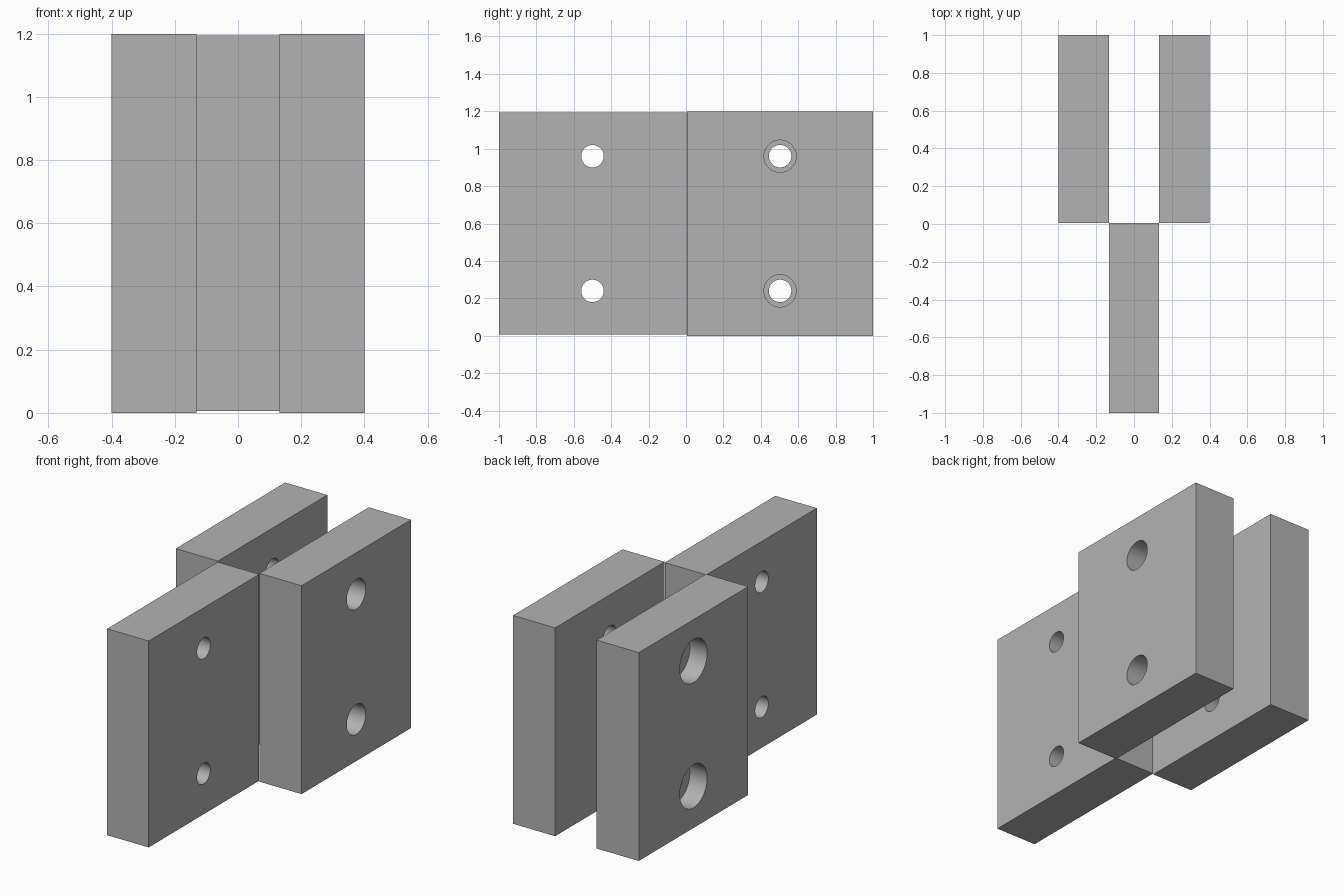
import bpy
import math

cube = bpy.data.objects.get("Cube")
if cube:
    bpy.data.objects.remove(cube, do_unlink=True)

grey = bpy.data.materials.new("plain grey")
grey.use_nodes = True
grey.diffuse_color = (0.45, 0.45, 0.45, 1)
grey.node_tree.nodes["Principled BSDF"].inputs["Base Color"].default_value = grey.diffuse_color

HALF = 0.132            # half thickness of the centre plate
OUT = 0.4               # outer faces of the side plates
HOLE_Z = (0.24, 0.96)


def plate(name, lo, hi):
    size = [b - a for a, b in zip(lo, hi)]
    bpy.ops.mesh.primitive_cube_add(size=1, location=[(a + b) / 2 for a, b in zip(lo, hi)])
    ob = bpy.context.object
    ob.name = name
    ob.scale = size
    bpy.ops.object.transform_apply(location=False, rotation=False, scale=True)
    ob.data.materials.append(grey)
    return ob


def bore(ob, y, radius, x0, x1):
    """Cut a round hole along x at both heights."""
    for z in HOLE_Z:
        bpy.ops.mesh.primitive_cylinder_add(
            vertices=64, radius=radius, depth=x1 - x0,
            location=((x0 + x1) / 2, y, z), rotation=(0, math.pi / 2, 0))
        cutter = bpy.context.object
        cutter.name = "hole_cutter"
        cutter.hide_render = True
        mod = ob.modifiers.new("hole", 'BOOLEAN')
        mod.operation = 'DIFFERENCE'
        mod.solver = 'EXACT'
        mod.object = cutter
        bpy.context.view_layer.objects.active = ob
        bpy.ops.object.modifier_apply(modifier=mod.name)
        bpy.data.objects.remove(cutter, do_unlink=True)


# Three plates: one forward in the middle, two at the back
centre = plate("centre_plate", (-HALF, -1, 0.006), (HALF, 0.004, 1.193))
left = plate("left_plate", (HALF, 0.006, 0), (OUT, 1, 1.198))
right = plate("right_plate", (-OUT, 0.006, 0), (-HALF, 1, 1.198))

# Bolt holes through every plate
bore(centre, -0.5, 0.06, -0.5, 0.5)
bore(left, 0.503, 0.06, 0, 0.5)
bore(right, 0.503, 0.06, -0.5, 0)

# Wider recesses on the outer faces
bore(left, 0.503, 0.086, 0.25, 0.5)
bore(right, 0.503, 0.124, -0.5, -0.29)

# Smooth bores with sharp edges
for ob in (centre, left, right):
    bpy.ops.object.select_all(action='DESELECT')
    ob.select_set(True)
    bpy.context.view_layer.objects.active = ob
    bpy.ops.object.shade_smooth_by_angle(angle=math.radians(30))
